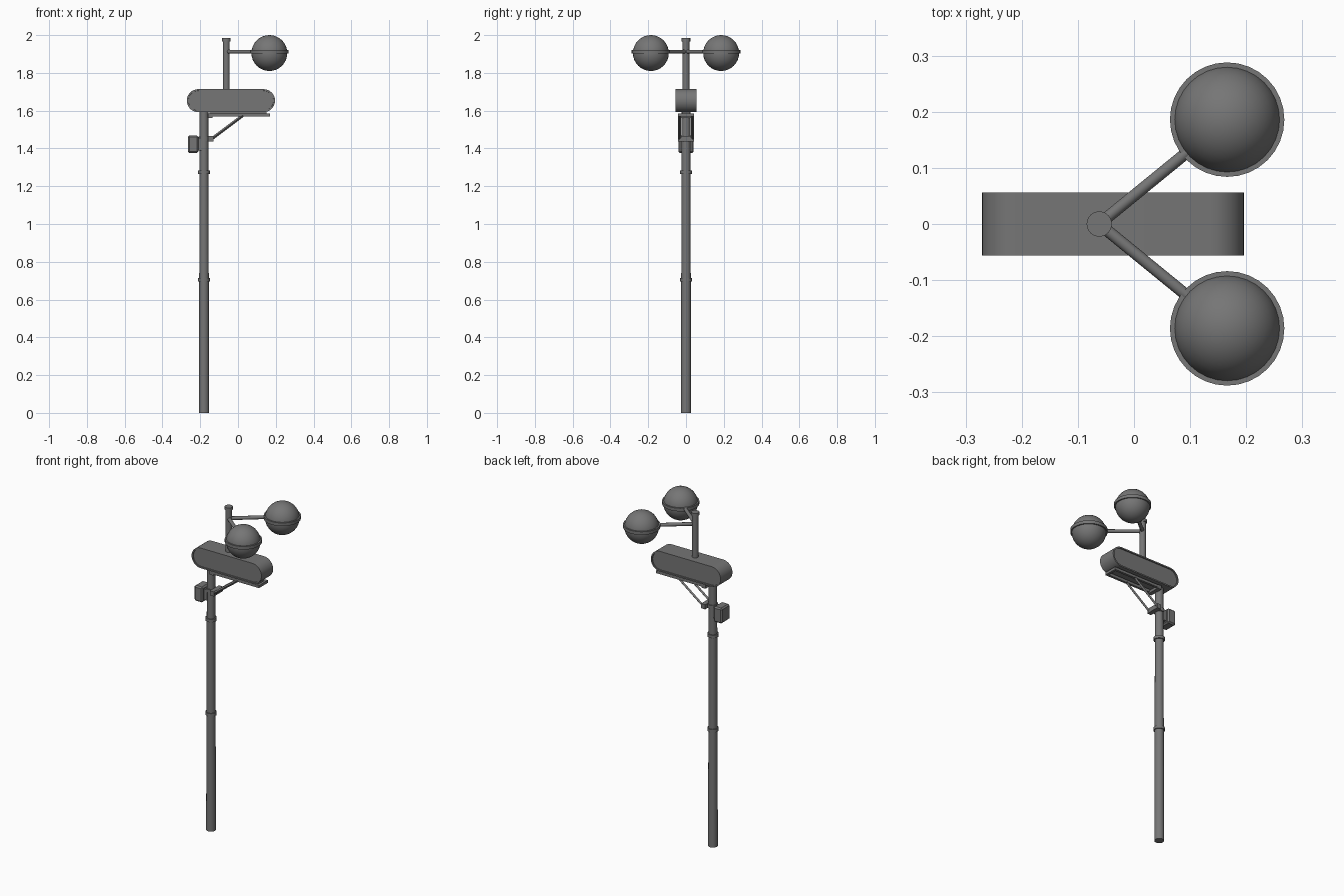
import bpy, bmesh, math
from mathutils import Vector

if "Cube" in bpy.data.objects:
    bpy.data.objects.remove(bpy.data.objects["Cube"])

metal = bpy.data.materials.new("dark_grey_metal")
metal.use_nodes = True
GREY = (0.18, 0.18, 0.18, 1)
metal.diffuse_color = GREY
metal.node_tree.nodes["Principled BSDF"].inputs["Base Color"].default_value = GREY


def finish(name, smooth=True):
    obj = bpy.context.object
    obj.name = name
    obj.data.materials.append(metal)
    if smooth:
        bpy.ops.object.shade_smooth_by_angle(angle=math.radians(35))
    return obj


def rod(name, start, end, r1, r2=None, sides=24):
    a, b = Vector(start), Vector(end)
    bpy.ops.mesh.primitive_cone_add(
        vertices=sides, radius1=r1, radius2=r1 if r2 is None else r2,
        depth=(b - a).length, location=(a + b) / 2,
        rotation=(b - a).to_track_quat('Z', 'Y').to_euler())
    return finish(name)


def box(name, low, high, bevel=0):
    a, b = Vector(low), Vector(high)
    bpy.ops.mesh.primitive_cube_add(size=1, location=(a + b) / 2)
    obj = bpy.context.object
    obj.scale = b - a
    bpy.ops.object.transform_apply(location=False, rotation=False, scale=True)
    if bevel:
        mod = obj.modifiers.new("edge", 'BEVEL')
        mod.width = bevel
        mod.segments = 1
    return finish(name, False)


# Tapered main pole with joint collars
POLE_X = -0.18
rod("main_pole", (POLE_X, 0, 0), (POLE_X, 0, 1.6), 0.027, 0.023)
for i, z in enumerate((0.705, 1.275)):
    rod(f"pole_collar_{i + 1}", (POLE_X, 0, z - 0.009), (POLE_X, 0, z + 0.009), 0.031)

# Rounded sign housing with recessed front and back panels
R, HALF_Y, SIGN_Z = 0.061, 0.056, 1.653
bm = bmesh.new()
outline = []
for cx, start in ((0.196 - R, -90), (-0.271 + R, 90)):
    for k in range(17):
        t = math.radians(start + k * 180 / 16)
        outline.append(bm.verts.new((cx + R * math.cos(t), -HALF_Y, SIGN_Z + R * math.sin(t))))
face = bm.faces.new(outline)
ext = bmesh.ops.extrude_face_region(bm, geom=[face])
moved = [g for g in ext["geom"] if isinstance(g, bmesh.types.BMVert)]
bmesh.ops.translate(bm, verts=moved, vec=(0, 2 * HALF_Y, 0))
bmesh.ops.recalc_face_normals(bm, faces=bm.faces)
panels = [f for f in bm.faces if len(f.verts) > 4]
bmesh.ops.inset_individual(bm, faces=panels, thickness=0.008)
bmesh.ops.inset_individual(bm, faces=panels, thickness=0.0005, depth=-0.006)
mesh = bpy.data.meshes.new("sign_housing")
bm.to_mesh(mesh)
bm.free()
sign = bpy.data.objects.new("sign_housing", mesh)
bpy.context.collection.objects.link(sign)
bpy.ops.object.select_all(action='DESELECT')
sign.select_set(True)
bpy.context.view_layer.objects.active = sign
finish("sign_housing")

# Support frame under the sign, with diagonal struts to a lower clamp
for side, s in (("left", 1), ("right", -1)):
    y = 0.035 * s
    box(f"frame_rail_{side}", (-0.16, y - 0.007, 1.568), (0.17, y + 0.007, 1.584))
    rod(f"frame_strut_{side}", (-0.14, y, 1.45), (0.025, y, 1.574), 0.008, sides=4)
box("frame_end_bar", (0.156, -0.042, 1.568), (0.17, 0.042, 1.584))
box("frame_pole_bar", (-0.16, -0.043, 1.562), (-0.135, 0.043, 1.586))
box("frame_sign_mount", (-0.15, -0.02, 1.578), (0.15, 0.02, 1.595))
box("lower_clamp_bar", (-0.158, -0.043, 1.437), (-0.131, 0.043, 1.465))
rod("lower_clamp_ring", (POLE_X, 0, 1.44), (POLE_X, 0, 1.462), 0.029)

# Control box on the far side of the pole
box("control_box", (-0.266, -0.041, 1.375), (-0.21, 0.041, 1.468), 0.008)
box("control_box_mount", (-0.215, -0.025, 1.39), (-0.19, 0.025, 1.455))

# Upper mast with cap
MAST_X = -0.062
rod("upper_mast", (MAST_X, 0, 1.705), (MAST_X, 0, 1.968), 0.018)
rod("mast_cap", (MAST_X, 0, 1.966), (MAST_X, 0, 1.984), 0.0225)

# Globe lamps on angled arms, each with a belt
for side, s in (("left", 1), ("right", -1)):
    x, y = 0.166, 0.186 * s
    rod(f"lamp_arm_{side}", (MAST_X, 0, 1.912), (x, y, 1.912), 0.0105, sides=12)
    bpy.ops.mesh.primitive_uv_sphere_add(segments=32, ring_count=16, radius=0.095,
                                         location=(x, y, 1.905))
    finish(f"lamp_globe_{side}")
    rod(f"lamp_belt_{side}", (x, y, 1.902), (x, y, 1.921), 0.102, sides=32)
